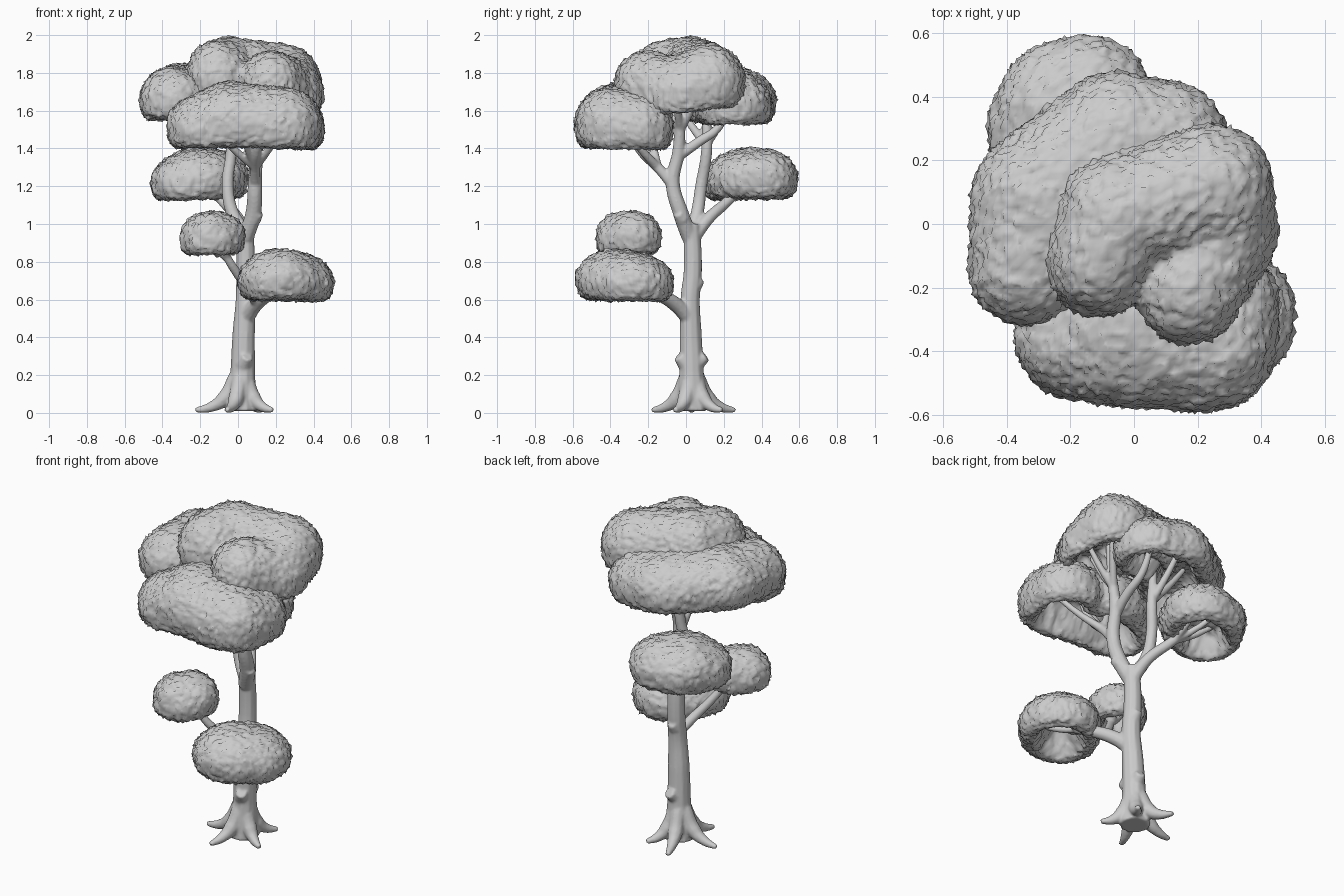
import bpy, bmesh, random
from math import sin, cos, pi, sqrt
from mathutils import Matrix, noise

random.seed(4)


def new_object(name, mesh):
    ob = bpy.data.objects.new(name, mesh)
    bpy.context.scene.collection.objects.link(ob)
    return ob


def evaluated_mesh(obj):
    dg = bpy.context.evaluated_depsgraph_get()
    return bpy.data.meshes.new_from_object(obj.evaluated_get(dg))


def fuse(obj, voxel, iterations):
    """Merge overlapping pieces into one smooth skin."""
    m = obj.modifiers.new("fuse", 'REMESH')
    m.mode, m.voxel_size = 'VOXEL', voxel
    s = obj.modifiers.new("soften", 'SMOOTH')
    s.factor, s.iterations = 0.5, iterations
    me = evaluated_mesh(obj)
    obj.modifiers.clear()
    obj.data = me
    me.polygons.foreach_set("use_smooth", [True] * len(me.polygons))
    return me


# ---------- trunk, roots and branches: tapered tubes fused together ----------
curve = bpy.data.curves.new("tubes", 'CURVE')
curve.dimensions = '3D'
curve.bevel_depth, curve.bevel_resolution = 1.0, 3
curve.resolution_u, curve.use_fill_caps = 6, True


def tube(*pts):
    sp = curve.splines.new('BEZIER')
    sp.bezier_points.add(len(pts) - 1)
    for bp, (x, y, z, r) in zip(sp.bezier_points, pts):
        bp.co, bp.radius = (x, y, z), r
        bp.handle_left_type = bp.handle_right_type = 'AUTO'


def twigs(hub, tips, r0=.022, r1=.015):
    for x, y, z in tips:
        mid = [(a + b) / 2 for a, b in zip(hub, (x, y, z))]
        tube((*hub, r0), (mid[0], mid[1], mid[2] - .012, (r0 + r1) / 2), (x, y, z, r1))


# trunk
tube((.02, .03, .01, .085), (.02, .03, .1, .078), (.025, .03, .22, .066),
     (.03, .025, .42, .06), (.04, .022, .6, .053), (.04, .036, .75, .05), (.04, .03, 1.0, .046))
# roots
for x, y in [(.185, -.06), (.13, .19), (-.06, .26), (-.225, .03), (-.06, -.18)]:
    dx, dy = x - .02, y - .03
    tube((.02 + dx * .12, .03 + dy * .12, .19, .042), (.02 + dx * .38, .03 + dy * .38, .075, .042),
         (.02 + dx * .68, .03 + dy * .68, .03, .027), (x, y, .014, .014))
# knots in the bark
for a, b, r in [((.03, .05, .26), (.04, .105, .3), .03), ((.03, .0, .26), (.05, -.04, .3), .03),
                ((.04, .05, .68), (.04, .08, .71), .026), ((.085, -.02, 1.03), (.112, -.043, 1.06), .026)]:
    tube((*a, r * 1.6), (*b, r))
# lower front limbs
tube((.04, .02, .5, .045), (.09, -.05, .57, .04), (.17, -.15, .63, .034), (.23, -.23, .66, .028))
twigs((.2, -.19, .65), [(.16, -.38, .74), (.3, -.42, .73), (.39, -.27, .72), (.25, -.2, .75)])
tube((.1, -.07, .58, .03), (.06, -.15, .65, .028), (-.005, -.22, .74, .025), (-.06, -.265, .83, .022),
     (-.09, -.28, .92, .018))
twigs((-.05, -.25, .81), [(-.19, -.33, .95), (-.09, -.36, .95)], .019)
# back limb
tube((.04, .04, .93, .038), (0, .12, 1.03, .032), (-.08, .22, 1.12, .028), (-.13, .28, 1.18, .024))
twigs((-.09, .23, 1.13), [(-.3, .3, 1.26), (-.24, .41, 1.27), (-.11, .43, 1.28), (-.1, .3, 1.28)])
# left upright
tube((.04, .03, .94, .042), (-.03, .06, 1.06, .035), (-.055, .08, 1.2, .032),
     (-.035, .11, 1.4, .03), (-.05, .1, 1.6, .024), (-.06, .06, 1.8, .018))
twigs((-.04, .105, 1.42), [(-.3, -.08, 1.69), (-.27, .1, 1.7), (-.1, .28, 1.7)], .025)
# right upright
tube((.04, .02, .93, .045), (.08, -.025, 1.05, .043), (.09, -.07, 1.22, .038),
     (.1, -.04, 1.38, .034), (.13, -.03, 1.56, .028), (.16, -.02, 1.75, .02))
tube((.09, -.05, 1.35, .028), (.1, .06, 1.43, .027), (.09, .17, 1.51, .023), (.08, .24, 1.66, .017))
twigs((.12, -.03, 1.5), [(.24, .1, 1.76), (.27, -.06, 1.72), (.14, -.19, 1.75)], .024)
# front limbs
tube((.09, -.065, 1.2, .031), (.09, -.14, 1.29, .028), (.1, -.25, 1.4, .024), (.12, -.31, 1.55, .018))
twigs((.09, -.15, 1.3), [(-.16, -.3, 1.54), (0, -.38, 1.56), (.26, -.36, 1.55), (0, -.2, 1.57)], .024)

helper = new_object("tubes_helper", curve)
wood_mesh = evaluated_mesh(helper)
bpy.data.objects.remove(helper)
fuse(new_object("trunk_and_branches", wood_mesh), .008, 3)


# ---------- foliage: lobed domes with hollow undersides and a rough surface ----------
def under(t):
    """Depth below the widest level: rounded rim, then a hollow rising inside."""
    if t < .75:
        return .64 * sin(pi / 2 * t / .75)
    s = 1 - sqrt(max(0, 1 - min(t, 1) ** 2)) / .66   # 0 at the rim, 1 in the middle
    s = max(0, min(1, s * 1.5))
    return .22 + .42 * cos(pi * s)


def foliage(name, spine):
    steps = 6
    blobs = []
    for a, b in zip(spine, spine[1:]):
        for i in range(steps + 1):
            blobs.append([p + (q - p) * i / steps for p, q in zip(a, b)])
    bm = bmesh.new()
    for x, y, z, r, h in blobs:
        bmesh.ops.create_uvsphere(bm, u_segments=24, v_segments=14, radius=1,
                                  matrix=Matrix.Translation((x, y, z)) @ Matrix.Diagonal((r, r, h, 1)))
    me = bpy.data.meshes.new(name)
    bm.to_mesh(me)
    bm.free()
    me = fuse(new_object(name, me), .015, 3)
    # hollow the underside
    for v in me.vertices:
        w = zm = hm = 0
        for x, y, z, r, h in blobs:
            k = 1 / (((v.co.x - x) ** 2 + (v.co.y - y) ** 2) / r ** 2 + .05) ** 2
            w, zm, hm = w + k, zm + k * z, hm + k * h
        zm, hm = zm / w, hm / w
        if v.co.z < zm:
            v.co.z = zm - hm * under((zm - v.co.z) / hm)
    me.update()
    # leafy roughness
    moves = []
    for v in me.vertices:
        d = .007 * noise.noise(v.co * 40) + .006 * noise.noise(v.co * 9) + random.gauss(0, .0045)
        moves.append(v.co + v.normal * d)
    for v, co in zip(me.vertices, moves):
        v.co = co
    me.update()


foliage("foliage_low_front", [(.225, -.36, .705, .225, .163), (.285, -.29, .69, .225, .16)])
foliage("foliage_small_left", [(-.15, -.32, .927, .16, .138), (-.12, -.29, .932, .16, .138)])
foliage("foliage_back_left", [(-.26, .295, 1.22, .205, .155), (-.2, .345, 1.24, .24, .163),
                              (-.145, .39, 1.245, .205, .155)])
foliage("foliage_front", [(-.175, -.35, 1.51, .205, .175), (-.02, -.32, 1.545, .26, .21),
                          (.24, -.385, 1.525, .205, .195), (.265, -.26, 1.51, .195, .18)])
foliage("foliage_top", [(-.11, -.12, 1.77, .172, .2), (-.05, .03, 1.785, .195, .205),
                        (.24, .115, 1.75, .2, .2), (.27, -.03, 1.69, .18, .19),
                        (.17, -.21, 1.73, .17, .185)])
foliage("foliage_upper_left", [(-.34, -.14, 1.66, .18, .165), (-.28, .07, 1.67, .235, .18),
                               (-.05, .25, 1.65, .23, .175), (.1, .25, 1.63, .2, .17)])
